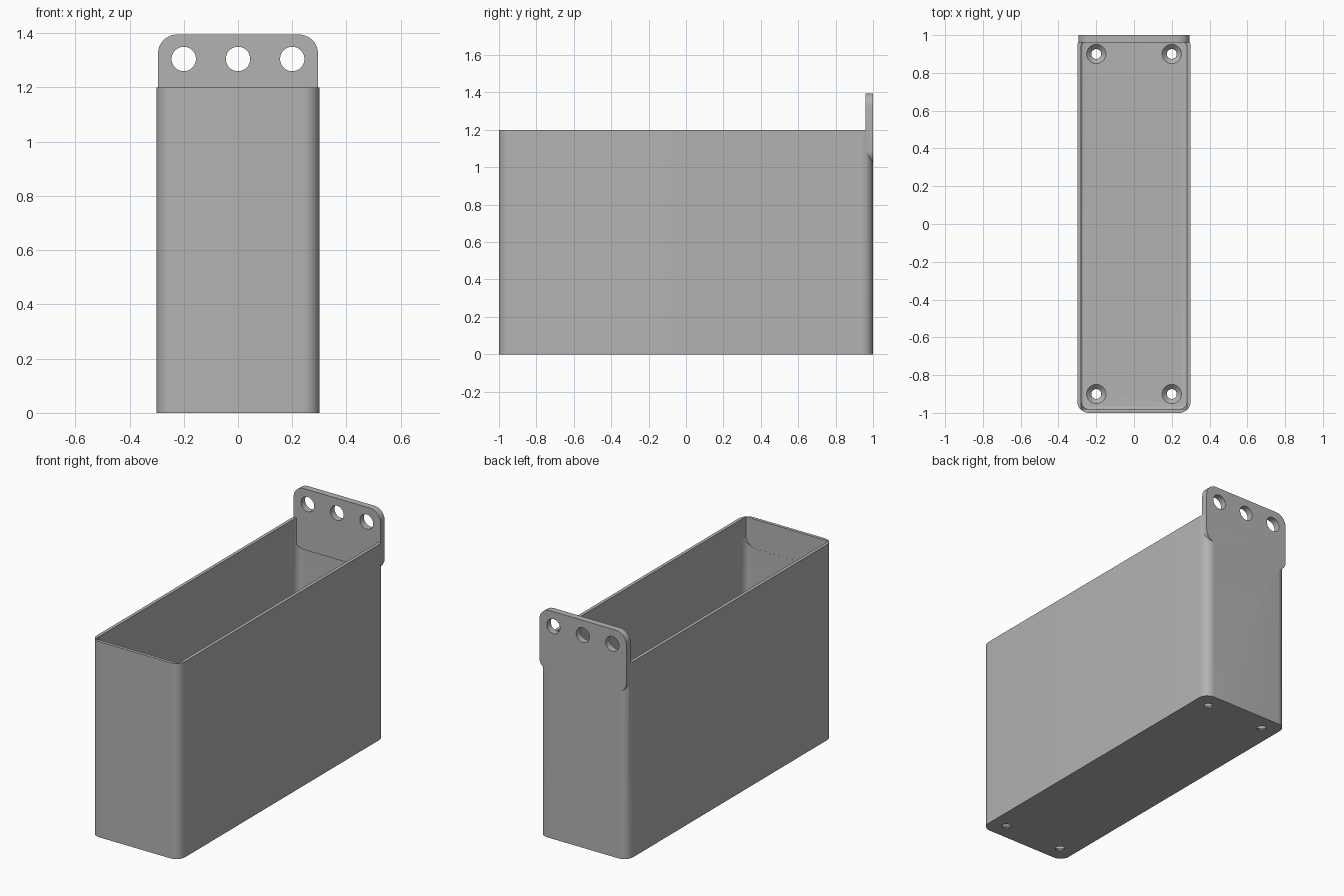
import bpy, bmesh, math
from mathutils import Matrix

if "Cube" in bpy.data.objects:
    bpy.data.objects.remove(bpy.data.objects["Cube"])

GREY = (0.45, 0.45, 0.45, 1)
mat = bpy.data.materials.new("plain grey")
mat.use_nodes = True
mat.diffuse_color = GREY
mat.node_tree.nodes["Principled BSDF"].inputs["Base Color"].default_value = GREY


def finish(bm, name):
    bmesh.ops.recalc_face_normals(bm, faces=bm.faces)
    mesh = bpy.data.meshes.new(name)
    bm.to_mesh(mesh)
    bm.free()
    obj = bpy.data.objects.new(name, mesh)
    bpy.context.collection.objects.link(obj)
    mesh.materials.append(mat)
    return obj


def rounded_prism(name, hx, hy, radius, depth, place, fillet=0):
    """Rounded rectangle pushed up by depth, optionally filleted underneath."""
    bm = bmesh.new()
    steps = 10
    ring = []
    for q, (sx, sy) in enumerate([(1, 1), (-1, 1), (-1, -1), (1, -1)]):
        for i in range(steps + 1):
            a = (q + i / steps) * math.pi / 2
            ring.append(bm.verts.new((sx * (hx - radius) + radius * math.cos(a),
                                      sy * (hy - radius) + radius * math.sin(a), 0)))
    base = bm.faces.new(ring)
    top = bmesh.ops.extrude_face_region(bm, geom=[base])["geom"]
    bmesh.ops.translate(bm, vec=(0, 0, depth),
                        verts=[g for g in top if isinstance(g, bmesh.types.BMVert)])
    if fillet:
        low = [e for e in bm.edges if all(v.co.z < 1e-5 for v in e.verts)]
        bmesh.ops.bevel(bm, geom=low, offset=fillet, segments=4,
                        profile=0.5, affect='EDGES')
    bm.transform(place)
    return finish(bm, name)


def cone(name, r_low, r_high, depth, place):
    bm = bmesh.new()
    bmesh.ops.create_cone(bm, cap_ends=True, segments=40, radius1=r_low,
                          radius2=r_high, depth=depth, matrix=place)
    return finish(bm, name)


def combine(target, tool, operation):
    tool.hide_render = True
    mod = target.modifiers.new(operation.lower(), 'BOOLEAN')
    mod.operation, mod.solver, mod.object = operation, 'EXACT', tool
    bpy.context.view_layer.objects.active = target
    bpy.ops.object.modifier_apply(modifier=mod.name)
    bpy.data.objects.remove(tool)


move = Matrix.Translation
upright = Matrix.Rotation(math.pi / 2, 4, 'X')
WALL, FLOOR = 0.02, 0.03

# Open bin: outer shell minus the cavity
body = rounded_prism("bin", 0.3, 1, 0.06, 1.2, Matrix())
cavity = rounded_prism("cavity", 0.3 - WALL, 1 - WALL, 0.04, 1.4,
                       move((0, 0, FLOOR)), fillet=0.012)
combine(body, cavity, 'DIFFERENCE')

# Shallow pocket squaring the inner front corners
pocket = rounded_prism("pocket", 0.2805, 0.2, 0.07, 0.035,
                       move((0, -0.9455, 1.22)) @ upright)
combine(body, pocket, 'DIFFERENCE')

# Hanging plate on the back wall
plate = rounded_prism("hanging_plate", 0.295, 0.1875, 0.07, 0.04,
                      move((0, 1, 1.2075)) @ upright)
combine(body, plate, 'UNION')

# Three hanging holes
for x in (-0.2, 0, 0.2):
    combine(body, cone("hanging_hole", 0.045, 0.045, 0.3,
                       move((x, 1, 1.305)) @ upright), 'DIFFERENCE')

# Countersunk screw holes in the floor
for x in (-0.2, 0.2):
    for y in (-0.9, 0.9):
        combine(body, cone("screw_hole", 0.026, 0.026, 0.2, move((x, y, 0))), 'DIFFERENCE')
        combine(body, cone("countersink", 0.024, 0.052, 0.028,
                           move((x, y, FLOOR - 0.013))), 'DIFFERENCE')

bpy.ops.object.select_all(action='DESELECT')
body.select_set(True)
bpy.context.view_layer.objects.active = body
bpy.ops.object.shade_smooth_by_angle(angle=math.radians(30))
